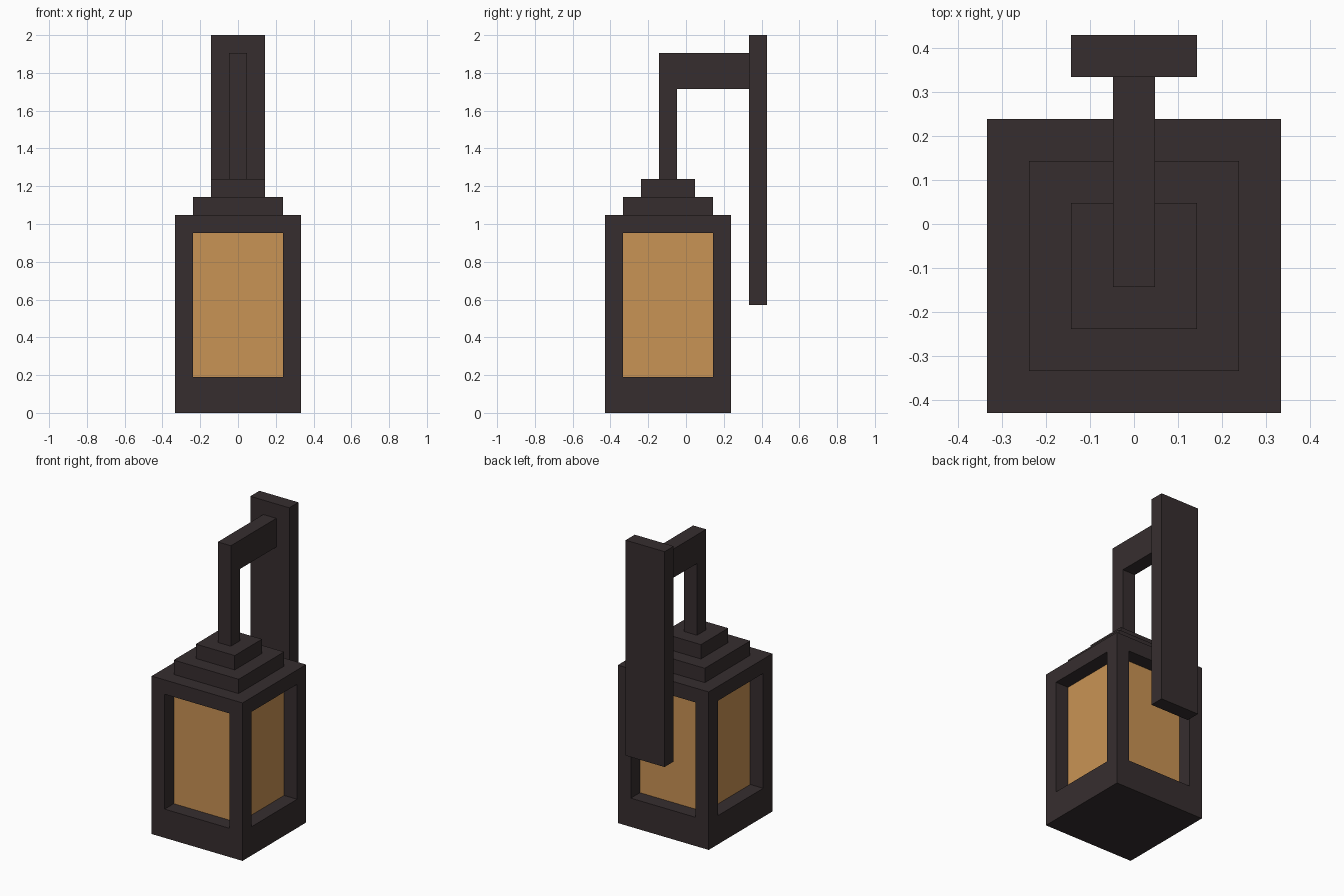
import bpy
import bmesh
from mathutils import Vector

U = 2 / 21          # module size: the whole lantern is 21 modules tall
AXIS_Y = -1         # lantern centre line, in modules

if "Cube" in bpy.data.objects:
    bpy.data.objects.remove(bpy.data.objects["Cube"], do_unlink=True)


def make_material(name, colour):
    mat = bpy.data.materials.new(name)
    mat.use_nodes = True
    mat.diffuse_color = colour
    mat.node_tree.nodes["Principled BSDF"].inputs["Base Color"].default_value = colour
    return mat


iron = make_material("dark iron", (0.037, 0.027, 0.028, 1))
glass = make_material("amber glass", (0.584, 0.292, 0.089, 1))


def add_object(name, bm, *materials):
    bmesh.ops.recalc_face_normals(bm, faces=bm.faces)
    bmesh.ops.scale(bm, vec=(U, U, U), verts=bm.verts)
    mesh = bpy.data.meshes.new(name)
    bm.to_mesh(mesh)
    bm.free()
    for mat in materials:
        mesh.materials.append(mat)
    obj = bpy.data.objects.new(name, mesh)
    bpy.context.collection.objects.link(obj)
    return obj


def box(width, depth, y, bottom, top):
    """Box centred on x = 0, measured in modules."""
    bm = bmesh.new()
    bmesh.ops.create_cube(bm, size=1)
    bmesh.ops.scale(bm, vec=(width, depth, top - bottom), verts=bm.verts)
    bmesh.ops.translate(bm, vec=(0, y, (bottom + top) / 2), verts=bm.verts)
    return bm


# Lantern body: one window sunk into each side
bm = box(7, 7, AXIS_Y, 0, 11)
bm.normal_update()
sides = [f for f in bm.faces if abs(f.normal.z) < 0.5]
bmesh.ops.inset_individual(bm, faces=sides, thickness=1, use_even_offset=True)
for pane in sides:
    for v in pane.verts:
        if v.co.z < 5:
            v.co.z = 2      # taller sill than lintel
bm.normal_update()
inward = [-f.normal.copy() for f in sides]
panes = bmesh.ops.extrude_discrete_faces(bm, faces=sides)["faces"]
for pane in panes:
    bmesh.ops.translate(bm, vec=-pane.normal, verts=pane.verts)
    pane.material_index = 1
add_object("lantern_body", bm, iron, glass)

# Stepped roof
add_object("roof_lower_step", box(5, 5, AXIS_Y, 11, 12), iron)
add_object("roof_upper_step", box(3, 3, AXIS_Y, 12, 13), iron)

# Hanger: L-shaped profile extruded across x
profile = [(-1.5, 13), (-0.5, 13), (-0.5, 18), (3.5, 18), (3.5, 20), (-1.5, 20)]
bm = bmesh.new()
face = bm.faces.new([bm.verts.new((-0.5, y, z)) for y, z in profile])
extruded = bmesh.ops.extrude_face_region(bm, geom=[face])["geom"]
bmesh.ops.translate(bm, vec=Vector((1, 0, 0)),
                    verts=[g for g in extruded if isinstance(g, bmesh.types.BMVert)])
add_object("hanger_arm", bm, iron)

# Wall plate behind the lantern
add_object("wall_plate", box(3, 1, 4, 6, 21), iron)
